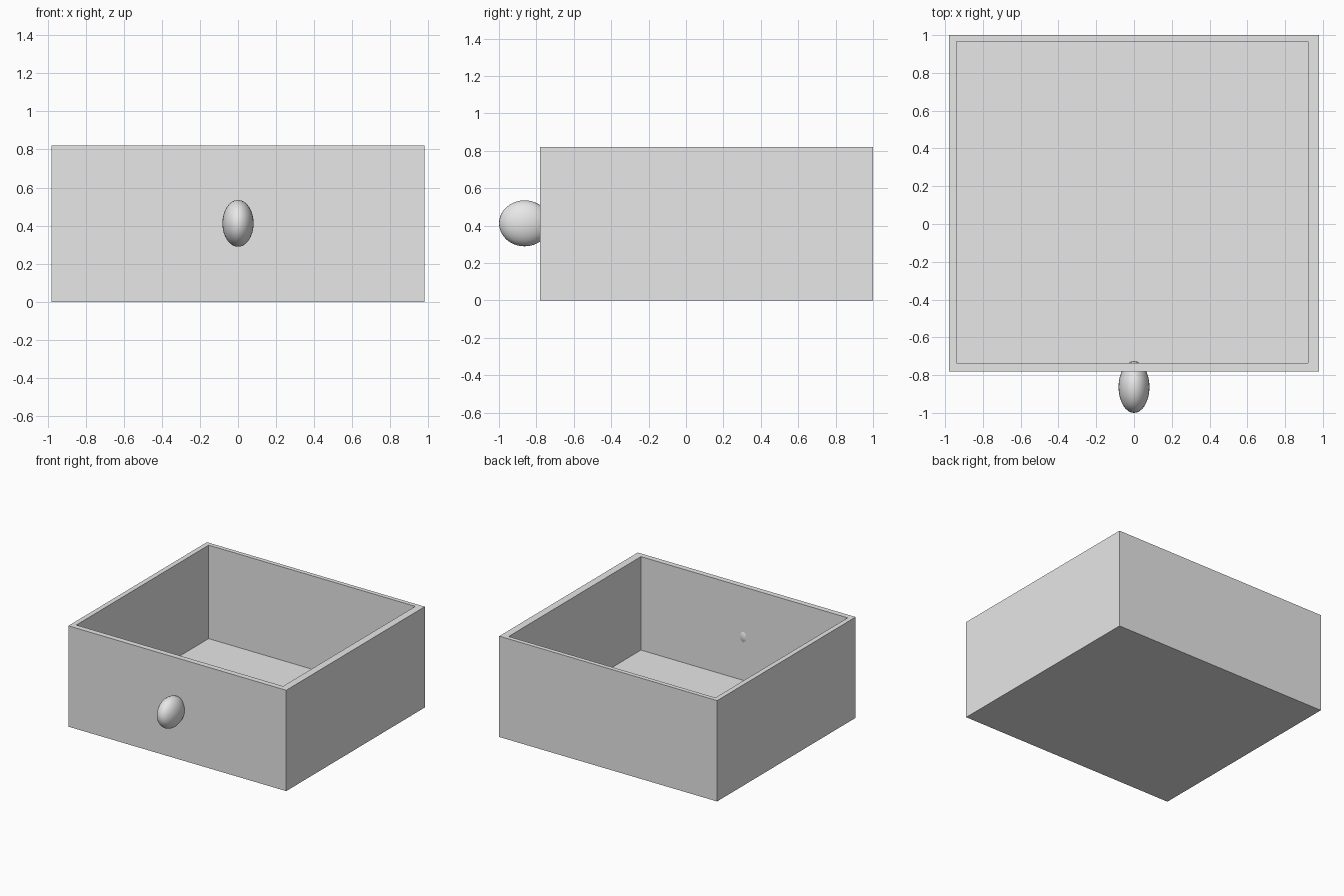
import bpy
import bmesh

cube = bpy.data.objects.get("Cube")
if cube:
    bpy.data.objects.remove(cube, do_unlink=True)

# Single grey material
grey = bpy.data.materials.new("light_grey")
grey.use_nodes = True
colour = (0.8, 0.8, 0.8, 1)
grey.diffuse_color = colour
grey.node_tree.nodes["Principled BSDF"].inputs["Base Color"].default_value = colour


def ring(bm, x0, x1, y0, y1, z):
    """Rectangular loop of vertices at height z."""
    return [bm.verts.new((x, y, z)) for x, y in ((x0, y0), (x1, y0), (x1, y1), (x0, y1))]


# Open drawer box: outer shell, rim, inner walls and floor
outer = (-0.98, 0.98, -0.78, 1.0)
inner = (-0.94, 0.92, -0.735, 0.965)
height, floor = 0.82, 0.06

bm = bmesh.new()
loops = [ring(bm, *outer, 0), ring(bm, *outer, height),
         ring(bm, *inner, height), ring(bm, *inner, floor)]
for low, high in zip(loops, loops[1:]):
    for i in range(4):
        j = (i + 1) % 4
        bm.faces.new((low[i], low[j], high[j], high[i]))
bm.faces.new(reversed(loops[0]))
bm.faces.new(loops[-1])
bmesh.ops.recalc_face_normals(bm, faces=bm.faces)

mesh = bpy.data.meshes.new("drawer_box")
bm.to_mesh(mesh)
bm.free()
mesh.materials.append(grey)
bpy.context.collection.objects.link(bpy.data.objects.new("drawer_box", mesh))

# Oval knob, its tip just passing through the front wall
bpy.ops.mesh.primitive_uv_sphere_add(segments=32, ring_count=16, radius=1,
                                     location=(0, -0.863, 0.412))
knob = bpy.context.object
knob.name = "knob"
knob.scale = (0.082, 0.137, 0.123)
bpy.ops.object.transform_apply(location=False, rotation=False, scale=True)
bpy.ops.object.shade_smooth()
knob.data.materials.append(grey)
